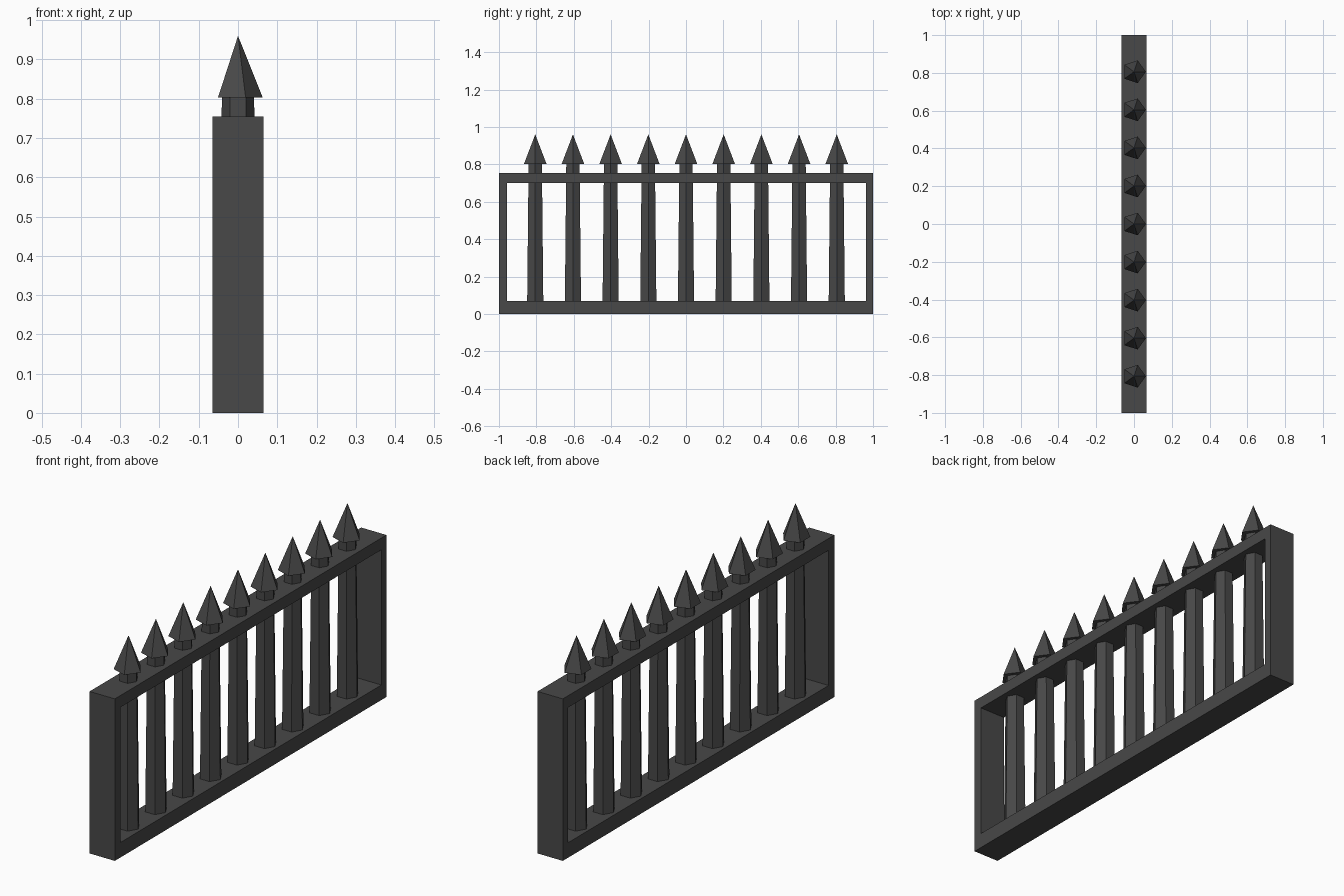
import bpy

cube = bpy.data.objects.get("Cube")
if cube:
    bpy.data.objects.remove(cube, do_unlink=True)

# Single dark iron colour
iron = bpy.data.materials.new("dark_iron")
iron.use_nodes = True
colour = (0.065, 0.065, 0.065, 1)
iron.diffuse_color = colour
bsdf = next(n for n in iron.node_tree.nodes if n.type == "BSDF_PRINCIPLED")
bsdf.inputs["Base Color"].default_value = colour
bsdf.inputs["Roughness"].default_value = 0.8


def finish(name):
    obj = bpy.context.object
    obj.name = name
    obj.data.materials.append(iron)
    return obj


def box(name, y0, y1, z0, z1, width=0.13):
    bpy.ops.mesh.primitive_cube_add(size=1, location=(0, (y0 + y1) / 2, (z0 + z1) / 2))
    bpy.context.object.scale = (width, y1 - y0, z1 - z0)
    bpy.ops.object.transform_apply(location=False, rotation=False, scale=True)
    return finish(name)


def taper(name, sides, r0, r1, y, z0, z1, turn):
    bpy.ops.mesh.primitive_cone_add(vertices=sides, radius1=r0, radius2=r1, depth=z1 - z0,
                                    location=(0, y, (z0 + z1) / 2), rotation=(0, 0, turn))
    return finish(name)


# Frame: rails run between the end posts
FRONT, BACK, TOP = -0.957, 0.963, 0.755
box("front_post", -1, FRONT, 0, TOP)
box("back_post", BACK, 1, 0, TOP)
box("bottom_rail", FRONT, BACK, 0, 0.07)
box("top_rail", FRONT, BACK, 0.70, TOP)

# Hexagonal tapered bars with five-sided spear tips, one corner facing +x
QUARTER = -1.5708
for i in range(9):
    y = (i - 4) * 0.2015
    taper(f"bar_{i + 1}", 6, 0.05, 0.041, y, 0.05, 0.81, QUARTER)
    taper(f"spear_tip_{i + 1}", 5, 0.063, 0, y, 0.803, 0.96, QUARTER)
